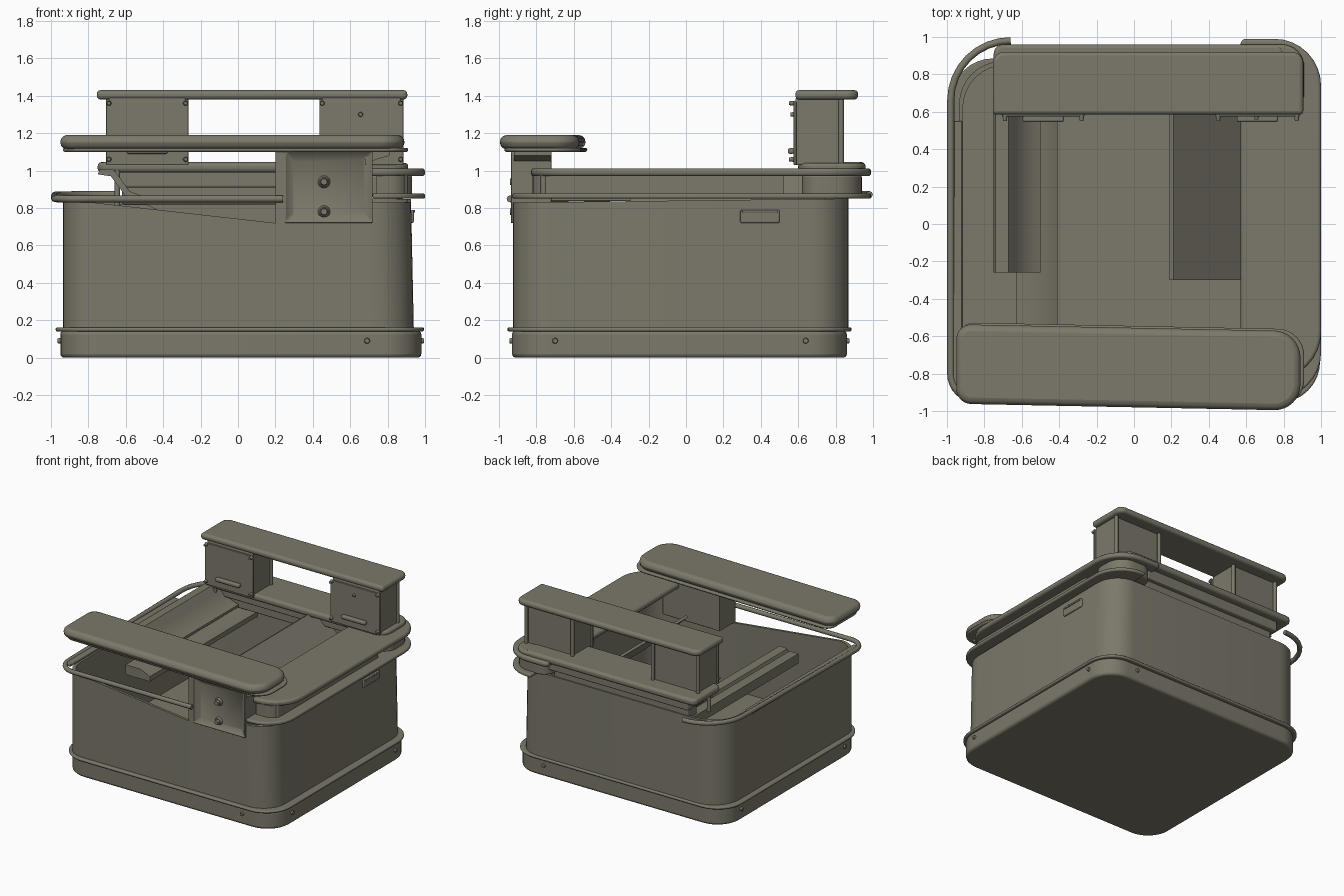
import bpy, bmesh, math
from mathutils import Vector

cube = bpy.data.objects.get("Cube")
if cube:
    bpy.data.objects.remove(cube, do_unlink=True)

paint = bpy.data.materials.new("olive_grey_paint")
paint.use_nodes = True
COLOUR = (0.2, 0.19, 0.145, 1)
paint.diffuse_color = COLOUR
paint.node_tree.nodes["Principled BSDF"].inputs["Base Color"].default_value = COLOUR


def finish(name, bm, bevel=0, segments=3):
    bmesh.ops.recalc_face_normals(bm, faces=bm.faces)
    mesh = bpy.data.meshes.new(name)
    bm.to_mesh(mesh)
    bm.free()
    ob = bpy.data.objects.new(name, mesh)
    bpy.context.collection.objects.link(ob)
    mesh.materials.append(paint)
    if bevel:
        mod = ob.modifiers.new("edge", "BEVEL")
        mod.width, mod.segments, mod.limit_method = bevel, segments, "ANGLE"
        mod.angle_limit = math.radians(40)
    bpy.ops.object.select_all(action="DESELECT")
    ob.select_set(True)
    bpy.context.view_layer.objects.active = ob
    bpy.ops.object.shade_smooth_by_angle(angle=math.radians(40))


def outline(x0, x1, y0, y1, radii, n=8):
    """Rounded rectangle, anticlockwise from front left."""
    corners = [(x0, y0, 1, 1), (x1, y0, -1, 1), (x1, y1, -1, -1), (x0, y1, 1, -1)]
    pts = []
    for i, ((x, y, sx, sy), r) in enumerate(zip(corners, radii)):
        for k in range(n + 1 if r else 1):
            a = math.pi * (1 + i / 2 + k / n / 2)
            pts.append((x + sx * r + r * math.cos(a), y + sy * r + r * math.sin(a))
                       if r else (x, y))
    return pts


def prism(name, pts, z0, z1, bevel=0):
    bm = bmesh.new()
    rings = [[bm.verts.new((x, y, z)) for x, y in pts] for z in (z0, z1)]
    bm.faces.new(rings[0])
    bm.faces.new(rings[1])
    for i in range(len(pts)):
        j = (i + 1) % len(pts)
        bm.faces.new((rings[0][i], rings[0][j], rings[1][j], rings[1][i]))
    finish(name, bm, bevel)


def slab(name, x, y, z, radii=(0, 0, 0, 0), bevel=0):
    prism(name, outline(*x, *y, radii), *z, bevel)


def profile(name, pts, y0, y1):
    """Cross-section in x and z, run along y."""
    bm = bmesh.new()
    face = bm.faces.new([bm.verts.new((x, y0, z)) for x, z in pts])
    new = bmesh.ops.extrude_face_region(bm, geom=[face])["geom"]
    bmesh.ops.translate(bm, vec=(0, y1 - y0, 0),
                        verts=[g for g in new if isinstance(g, bmesh.types.BMVert)])
    finish(name, bm)


def tube(name, pts, radius):
    curve = bpy.data.curves.new(name, "CURVE")
    curve.dimensions, curve.bevel_depth, curve.bevel_resolution = "3D", radius, 2
    curve.use_fill_caps = True
    line = curve.splines.new("POLY")
    line.points.add(len(pts) - 1)
    for point, co in zip(line.points, pts):
        point.co = (*co, 1)
    curve.materials.append(paint)
    ob = bpy.data.objects.new(name, curve)
    bpy.context.collection.objects.link(ob)


def bolt(name, at, direction, radius, length):
    bm = bmesh.new()
    bmesh.ops.create_cone(bm, cap_ends=True, segments=14, radius1=radius,
                          radius2=radius * 0.7, depth=length)
    bmesh.ops.rotate(bm, verts=bm.verts,
                     matrix=Vector(direction).to_track_quat("Z", "Y").to_matrix())
    bmesh.ops.translate(bm, verts=bm.verts, vec=at)
    finish(name, bm)


# Base with its projecting lip and small bolts
slab("base", (-0.95, 0.98), (-0.93, 0.86), (0, 0.145), [0.2] * 4, 0.02)
slab("base_lip", (-0.975, 0.995), (-0.955, 0.885), (0.14, 0.162), [0.22] * 4, 0.009)
bolt("base_bolt_front", (0.69, -0.93, 0.09), (0, -1, 0), 0.018, 0.03)
bolt("base_bolt_back", (0.69, 0.86, 0.09), (0, 1, 0), 0.018, 0.03)
for y in (-0.7, 0.64):
    bolt("base_bolt_left", (0.98, y, 0.09), (1, 0, 0), 0.018, 0.03)
    bolt("base_bolt_right", (-0.95, y, 0.09), (-1, 0, 0), 0.018, 0.03)


# Tub wall: its front edge slopes down to the bracket
def wall_top(x, y):
    if y < -0.88 and -0.78 < x < 0.715:
        return 0.83 - 0.11 * min(1, (x + 0.78) / 0.98)
    return 0.84 + 0.012 * y


bm = bmesh.new()
rings = []
for inset in (0, 0.02):
    path = outline(-0.935 + inset, 0.94 - inset, -0.925 + inset, 0.87 - inset, [0.16, 0.2, 0.2, 0.23])
    path[9:9] = [(x, -0.925 + inset) for x in (0.2, 0.71, 0.72)]
    low = [bm.verts.new((x, y, 0.15)) for x, y in path]
    high = [bm.verts.new((x - (0.015 if x > 0.7 else 0), y, wall_top(x, y))) for x, y in path]
    rings += [low, high] if not inset else [high, low]
for a, b in zip(rings, rings[1:] + rings[:1]):
    for i in range(len(a)):
        j = (i + 1) % len(a)
        bm.faces.new((a[i], a[j], b[j], b[i]))
finish("tub_wall", bm)
slab("tub_floor", (-0.91, 0.92), (-0.9, 0.85), (0.15, 0.17), [0.16] * 4)

# Recessed grip on the left side
slab("grip_plate", (0.92, 0.94), (0.29, 0.5), (0.72, 0.79), bevel=0.008)
slab("grip_bar", (0.93, 0.947), (0.3, 0.49), (0.775, 0.79), bevel=0.005)

# Rim rail along the front, right side and back corner, with a flat flange beside it
loop = outline(-0.98, 1, -0.94, 0.98, [0.14, 0.2, 0.2, 0.32])
rail = [(-0.66, 0.98)] + loop[-9:] + loop[:9] + [(0.24, -0.94)]
tube("rim_rail", [(x, y, 0.86 + 0.012 * y) for x, y in rail], 0.019)
slab("right_rim_flange", (-0.985, -0.92), (-0.86, 0.55), (0.838, 0.862), bevel=0.006)

# Left side: lower shelf, panel and padded top
slab("left_rim_plate", (0.72, 1.0), (-0.93, 0.99), (0.85, 0.878), (0, 0.24, 0.25, 0), 0.01)
slab("left_side_panel", (0.74, 0.91), (-0.82, 0.52), (0.87, 0.975), (0, 0.1, 0, 0))
slab("left_back_block", (0.6, 0.93), (0.62, 0.94), (0.87, 0.975), (0, 0.1, 0.15, 0.1), 0.01)
slab("left_top_pad", (0.57, 1.0), (-0.83, 0.99), (0.97, 1.012), (0, 0.25, 0.25, 0.03), 0.016)
tube("left_pad_post", [(0.89, -0.76, 0.87), (0.89, -0.76, 0.98)], 0.018)

# Inner sloping panel and stepped ledge
profile("inner_sloping_panel", [(0.19, 1.0), (0.21, 1.01), (0.59, 0.66), (0.57, 0.64)], -0.3, 0.85)
profile("right_ledge_top", [(-0.75, 0.98), (-0.74, 1.005), (-0.67, 1.01), (-0.63, 0.96), (-0.58, 0.89),
                            (-0.5, 0.86), (-0.5, 0.84), (-0.6, 0.86), (-0.65, 0.93), (-0.68, 0.97)], -0.26, 0.72)
profile("right_ledge_step", [(-0.63, 0.82), (-0.49, 0.82), (-0.41, 0.78), (-0.41, 0.74), (-0.63, 0.74)], -0.56, 0.84)
tube("right_ledge_post", [(-0.645, 0.62, 0.8), (-0.645, 0.62, 1.0)], 0.015)

# Back: stepped bar and lower pad
slab("back_lower_bar", (-0.62, 0.6), (0.74, 0.86), (0.82, 0.92), bevel=0.01)
slab("back_upper_bar", (-0.65, 0.62), (0.68, 0.9), (0.91, 1.0), bevel=0.01)
slab("back_lower_pad", (-0.75, 0.8), (0.61, 0.96), (0.99, 1.045), [0.05] * 4, 0.02)

# Back: two boxes carrying the upper pad
for side, x0, x1 in (("right", -0.69, -0.28), ("left", 0.45, 0.87)):
    name = side + "_box"
    slab(name, (x0, x1), (0.585, 0.82), (1.03, 1.39), bevel=0.008)
    slab(name + "_flange", (x0 - 0.015, x1 + 0.015), (0.575, 0.59), (1.03, 1.37), bevel=0.004)
    for x in (x0, x1):
        tube(name + "_post", [(x, 0.83, 1.02), (x, 0.83, 1.39)], 0.015)
        for z in (1.06, 1.36):
            bolt(name + "_bolt", (x, 0.565, z), (0, -1, 0), 0.014, 0.03)
    c = (x0 + x1) / 2
    slab(name + "_handle", (c - 0.11, c + 0.11), (0.545, 0.58), (1.09, 1.12), bevel=0.01)
bolt("left_box_stud", (0.655, 0.57, 1.3), (0, -1, 0), 0.014, 0.02)
slab("left_box_foot", (0.5, 0.91), (0.6, 0.96), (1.0, 1.04), (0.05, 0.1, 0.12, 0.1), 0.015)
slab("back_upper_pad", (-0.755, 0.905), (0.585, 0.92), (1.38, 1.43), (0.02, 0.02, 0.06, 0.06), 0.02)

# Front bracket with a recessed plate and two bolts
bm = bmesh.new()
bmesh.ops.create_cube(bm, size=1)
for v in bm.verts:
    v.co = (0.485 + v.co.x * 0.47, -0.83 + v.co.y * 0.22, 0.91 + v.co.z * 0.38)
front = min(bm.faces, key=lambda f: f.calc_center_median().y)
bmesh.ops.inset_region(bm, faces=[front], thickness=0.06, depth=0)
bmesh.ops.translate(bm, verts=front.verts, vec=(0, 0.035, 0))
finish("front_bracket", bm, 0.008)
slab("bracket_flange", (0.2, 0.26), (-0.93, -0.72), (0.72, 1.1))
profile("bracket_flare", [(0.68, 1.1), (0.68, 1.03), (0.74, 1.06), (0.81, 1.08), (0.81, 1.1)], -0.92, -0.72)
for z in (0.78, 0.94):
    bolt("bracket_washer", (0.46, -0.91, z), (0, -1, 0), 0.036, 0.02)
    bolt("bracket_bolt", (0.46, -0.92, z), (0, -1, 0), 0.024, 0.04)

# Front pad: thin lip under a rounded cushion, slightly skewed
for name, x, y, z, bevel in (("front_pad_lip", (-0.935, 0.91), (-0.955, -0.545), (1.1, 1.122), 0.01),
                             ("front_pad", (-0.95, 0.89), (-0.98, -0.555), (1.115, 1.19), 0.035)):
    pts = outline(*x, *y, [0.08, 0.14, 0.14, 0.08])
    prism(name, [(px, py - 0.02 * px) for px, py in pts], *z, bevel)
